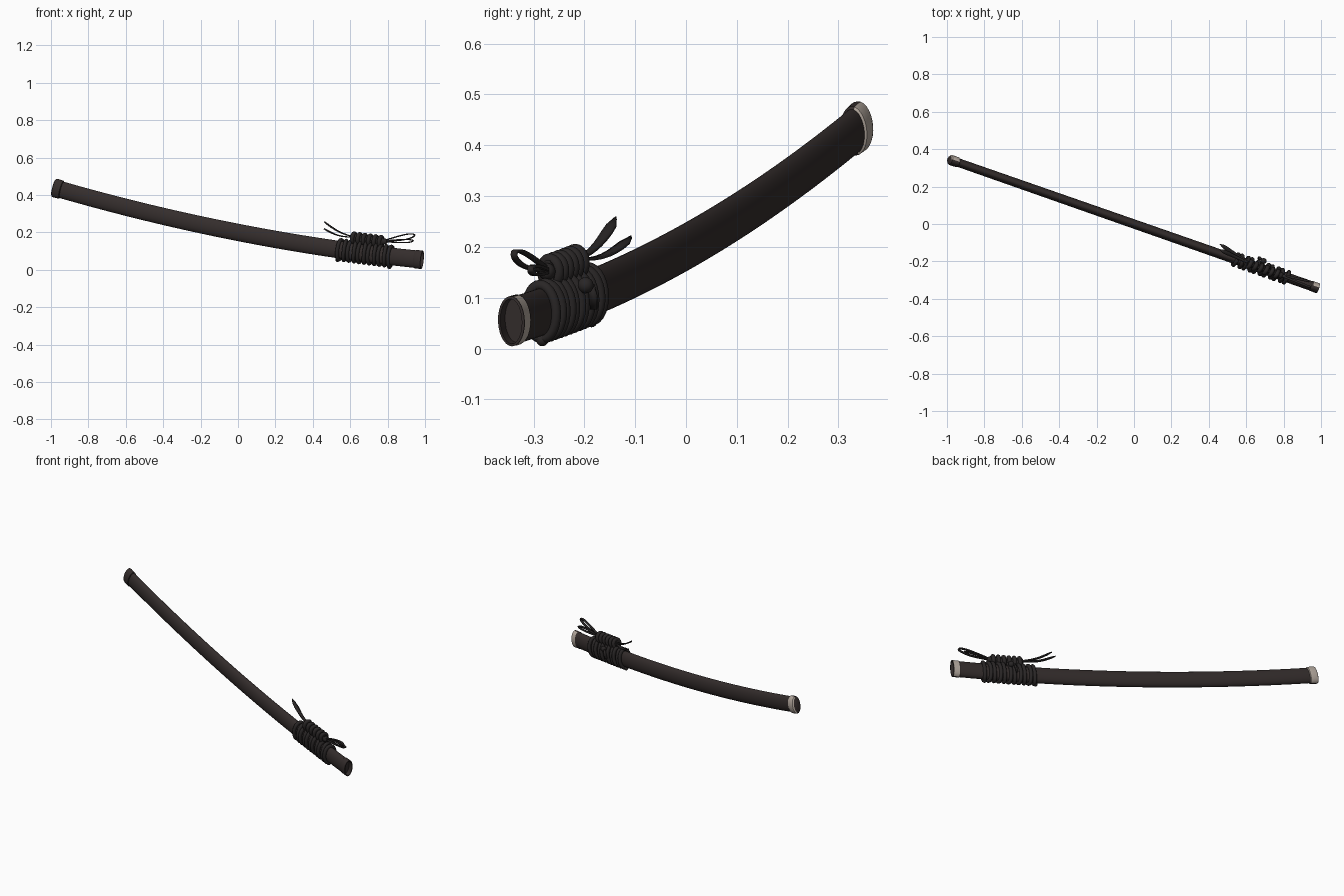
import bpy, bmesh, math
from mathutils import Vector

if "Cube" in bpy.data.objects:
    bpy.data.objects.remove(bpy.data.objects["Cube"])

N = Vector((0.33, 0.944, 0.0))          # sideways direction, toward the back


def frame(x):
    """Centre, tangent and up direction of the curved sheath at x."""
    c = Vector((x, -0.3495 * x, 0.2 - 0.196 * x + 0.048 * x * x))
    t = Vector((1, -0.3495, -0.196 + 0.096 * x)).normalized()
    return c, t, t.cross(N).normalized()


def at(x, n=0.0, u=0.0):
    c, t, up = frame(x)
    return c + N * n + up * u


def material(name, rgb):
    m = bpy.data.materials.new(name)
    m.diffuse_color = (*rgb, 1)
    m.use_nodes = True
    m.node_tree.nodes["Principled BSDF"].inputs["Base Color"].default_value = m.diffuse_color
    return m


LACQUER = material("dark_lacquer", (0.034, 0.026, 0.025))
CORD = material("dark_cord", (0.022, 0.019, 0.019))
BEIGE = material("pale_horn", (0.45, 0.39, 0.34))


def finish(name, bm, mats, angle=40):
    bmesh.ops.recalc_face_normals(bm, faces=bm.faces)
    me = bpy.data.meshes.new(name)
    bm.to_mesh(me)
    bm.free()
    ob = bpy.data.objects.new(name, me)
    bpy.context.collection.objects.link(ob)
    for m in mats:
        me.materials.append(m)
    bpy.ops.object.select_all(action='DESELECT')
    ob.select_set(True)
    bpy.context.view_layer.objects.active = ob
    bpy.ops.object.shade_smooth_by_angle(angle=math.radians(angle))
    return ob


def loft(name, stations, mats, sides=28, rule=None):
    """Oval rings along the sheath; each station is (x, half width, half height)."""
    bm = bmesh.new()
    rings = []
    for x, w, h in stations:
        ring = []
        for i in range(sides):
            a = 2 * math.pi * i / sides
            ring.append(bm.verts.new(at(x, w * math.cos(a), h * math.sin(a))))
        rings.append(ring)
    for a, b in zip(rings, rings[1:]):
        for i in range(sides):
            j = (i + 1) % sides
            f = bm.faces.new((a[i], a[j], b[j], b[i]))
            if rule and rule(math.cos(2 * math.pi * (i + 0.5) / sides)):
                f.material_index = 1
    bm.faces.new(rings[0])
    bm.faces.new(rings[-1])
    return finish(name, bm, mats)


def ring(name, x, u, w, h, r, lean=0.0):
    """One turn of round cord around the sheath or bundle."""
    bm = bmesh.new()
    M, K = 28, 8
    c, t, up = frame(x)
    vs = []
    for i in range(M):
        a = 2 * math.pi * i / M
        mid = c + N * (w * math.cos(a)) + up * (u + h * math.sin(a)) + t * (lean * math.cos(a))
        out = (N * (math.cos(a) / w) + up * (math.sin(a) / h)).normalized()
        vs.append([bm.verts.new(mid + out * (r * math.cos(2 * math.pi * k / K))
                                + t * (r * math.sin(2 * math.pi * k / K))) for k in range(K)])
    for i in range(M):
        for k in range(K):
            i2, k2 = (i + 1) % M, (k + 1) % K
            bm.faces.new((vs[i][k], vs[i2][k], vs[i2][k2], vs[i][k2]))
    finish(name, bm, [CORD], 80)


def ribbon(name, pts, widths):
    """Flat tape through (x, n, u) points, wide in the sideways direction."""
    bm = bmesh.new()
    rows = [(bm.verts.new(at(x, n - w / 2, u)), bm.verts.new(at(x, n + w / 2, u)))
            for (x, n, u), w in zip(pts, widths)]
    for a, b in zip(rows, rows[1:]):
        bm.faces.new((a[0], a[1], b[1], b[0]))
    ob = finish(name, bm, [CORD])
    mod = ob.modifiers.new("thickness", 'SOLIDIFY')
    mod.thickness = 0.006
    mod.offset = 0


def knot(name, x, n, u, size):
    bm = bmesh.new()
    bmesh.ops.create_uvsphere(bm, u_segments=12, v_segments=8, radius=size)
    bmesh.ops.translate(bm, verts=bm.verts, vec=at(x, n, u))
    finish(name, bm, [CORD], 80)


# Sheath body
loft("sheath_body", [(-0.95 + 1.91 * i / 40, 0.023 + 0.003 * i / 40, 0.045 + 0.002 * i / 40)
                     for i in range(41)], [LACQUER])

# Tip cap and hollow mouth band, pale on the back side
back = lambda c: c > 0.25
loft("tip_cap", [(-0.942, 0.023, 0.045), (-0.945, 0.027, 0.05), (-0.975, 0.028, 0.051),
                 (-0.983, 0.026, 0.049), (-0.987, 0.019, 0.042)], [LACQUER, BEIGE], rule=back)
loft("mouth_band", [(0.945, 0.026, 0.047), (0.948, 0.0275, 0.0495), (0.984, 0.0275, 0.0495),
                    (0.985, 0.0225, 0.0445), (0.955, 0.0215, 0.0435)], [LACQUER], rule=None)
loft("mouth_back_plate", [(0.952, 0.0282, 0.0500), (0.983, 0.0282, 0.0500)],
     [LACQUER, BEIGE], rule=back)
# open the plate so that the mouth stays hollow
plate = bpy.data.objects["mouth_back_plate"].data
bm = bmesh.new()
bm.from_mesh(plate)
bmesh.ops.delete(bm, geom=[f for f in bm.faces if f.material_index == 0], context='FACES')
bm.to_mesh(plate)
bm.free()

# Cord turns around the sheath
for i in range(11):
    ring("wrap_%02d" % i, 0.545 + 0.027 * i, 0, 0.032, 0.053, 0.0105, 0.004 * (-1) ** i)

# Bundle on top, bound by its own turns
bm = bmesh.new()
prev = None
for i in range(9):
    x = 0.595 + 0.175 * i / 8
    cur = [bm.verts.new(at(x, 0.014 * math.cos(k * math.pi / 5), 0.073 + 0.024 * math.sin(k * math.pi / 5)))
           for k in range(10)]
    if prev:
        for k in range(10):
            bm.faces.new((prev[k], prev[(k + 1) % 10], cur[(k + 1) % 10], cur[k]))
    else:
        bm.faces.new(cur)
    prev = cur
bm.faces.new(prev)
finish("cord_bundle", bm, [CORD])
for i in range(6):
    ring("bundle_turn_%d" % i, 0.61 + 0.029 * i, 0.073, 0.018, 0.024, 0.0115, 0.003)

# Knots and the toggle on the back
knot("lower_knot_front", 0.815, 0, -0.056, 0.012)
knot("lower_knot_rear", 0.54, 0, -0.055, 0.012)
knot("side_toggle", 0.675, 0.042, 0.035, 0.016)
knot("top_knot", 0.775, 0.0, 0.075, 0.017)
ribbon("hanging_end", [(0.66, 0.048, 0.035), (0.655, 0.05, 0.01), (0.65, 0.048, -0.015)],
       [0.012, 0.016, 0.014])


# Bow loops toward the mouth
def loop(name, length, u0, rise, half, n):
    pts = []
    for i in range(25):
        a = math.pi * 2 * i / 24
        s = 0.5 - 0.5 * math.cos(a)
        pts.append((0.765 + length * s, n * s, u0 + rise * s + half * math.sin(a) * (0.3 + 0.9 * s)))
    ribbon(name, pts, [0.012] * 25)


loop("bow_loop_upper", 0.17, 0.075, 0.052, 0.016, -0.008)
loop("bow_loop_lower", 0.155, 0.075, 0.02, 0.010, 0.02)

# Pointed tape ends toward the tip
for name, x1, n1, u1, sag in (("tape_end_upper", 0.435, 0.022, 0.135, 0.012),
                              ("tape_end_lower", 0.43, 0.05, 0.096, 0.014)):
    pts = []
    for i in range(9):
        s = i / 8
        pts.append((0.61 + (x1 - 0.61) * s, 0.005 + (n1 - 0.005) * s,
                    0.078 + (u1 - 0.078) * s - sag * math.sin(math.pi * s)))
    ribbon(name, pts, [0.008, 0.011, 0.014, 0.016, 0.018, 0.02, 0.022, 0.02, 0.002])
